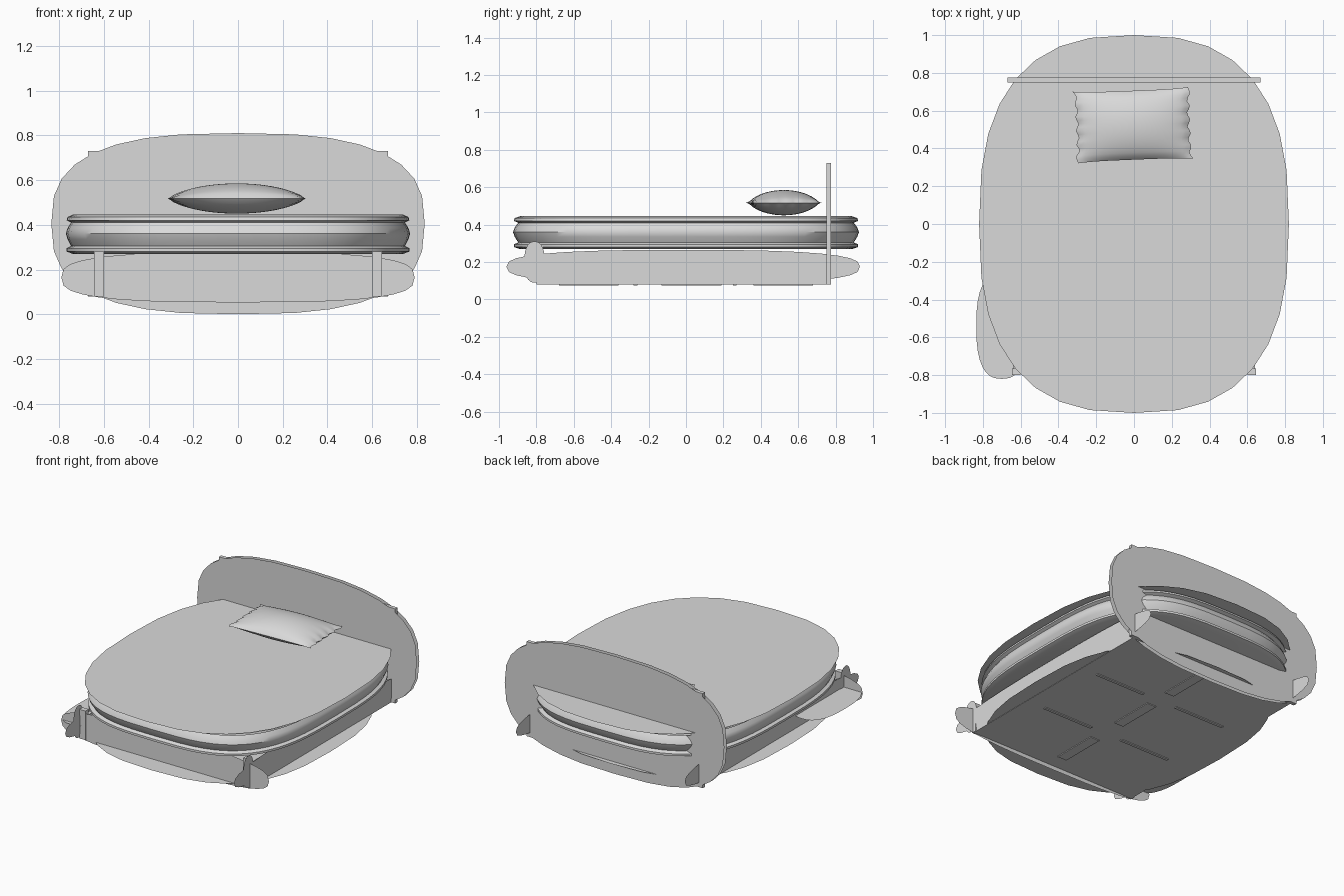
import bpy, bmesh, math
from mathutils import Matrix

cube = bpy.data.objects.get("Cube")
if cube:
    bpy.data.objects.remove(cube, do_unlink=True)

grey = bpy.data.materials.new("light grey")
grey.use_nodes = True
grey.diffuse_color = (0.7, 0.7, 0.7, 1)
grey.node_tree.nodes["Principled BSDF"].inputs["Base Color"].default_value = (0.7, 0.7, 0.7, 1)


def finish(name, bm, smooth=False):
    bmesh.ops.recalc_face_normals(bm, faces=bm.faces)
    mesh = bpy.data.meshes.new(name)
    bm.to_mesh(mesh)
    bm.free()
    mesh.materials.append(grey)
    ob = bpy.data.objects.new(name, mesh)
    bpy.context.collection.objects.link(ob)
    if smooth:
        bpy.ops.object.select_all(action='DESELECT')
        ob.select_set(True)
        bpy.context.view_layer.objects.active = ob
        bpy.ops.object.shade_smooth_by_angle(angle=math.radians(40))
    return ob


def box(name, lo, hi):
    bm = bmesh.new()
    bmesh.ops.create_cube(bm, size=1)
    for v in bm.verts:
        for i in range(3):
            v.co[i] = lo[i] if v.co[i] < 0 else hi[i]
    return finish(name, bm)


def rounded(a, b, power, count=32):
    """Points of a rounded rectangle with half sizes a and b."""
    pts = []
    for i in range(count):
        t = 2 * math.pi * i / count
        c, s = math.cos(t), math.sin(t)
        pts.append((math.copysign(abs(c) ** (2 / power), c) * a,
                    math.copysign(abs(s) ** (2 / power), s) * b))
    return pts


def sheet(name, centre, a, b, power, normal):
    """Paper-thin rounded panel facing the given axis."""
    bm = bmesh.new()
    cx, cy, cz = centre
    place = {'X': lambda u, v: (cx, cy + u, cz + v),
             'Y': lambda u, v: (cx + u, cy, cz + v),
             'Z': lambda u, v: (cx + u, cy + v, cz)}[normal]
    bm.faces.new([bm.verts.new(place(u, v)) for u, v in rounded(a, b, power)])
    return finish(name, bm)


# Headboard: a board with wide rounded panels on both faces
box("headboard", (-0.67, 0.75, 0.08), (0.67, 0.775, 0.73))
sheet("headboard_front_panel", (0, 0.749, 0.405), 0.835, 0.405, 2.75, 'Y')
sheet("headboard_back_panel", (0, 0.776, 0.405), 0.835, 0.405, 2.75, 'Y')

# Bed frame: base panel and rails
sheet("base_panel", (0, -0.06, 0.082), 0.75, 0.87, 2.8, 'Z')
box("base_board", (-0.64, -0.79, 0.08), (0.64, 0.75, 0.1))
box("foot_rail", (-0.64, -0.79, 0.08), (0.64, -0.765, 0.23))
sheet("foot_panel", (0, -0.792, 0.165), 0.79, 0.112, 3, 'Y')
for side, sx in (("left", 1), ("right", -1)):
    xs = sorted((sx * 0.615, sx * 0.64))
    box(side + "_rail", (xs[0], -0.79, 0.08), (xs[1], 0.75, 0.23))
    sheet(side + "_side_panel", (sx * 0.642, -0.015, 0.175), 0.945, 0.09, 2.8, 'X')
    xs = sorted((sx * 0.6, sx * 0.645))
    box(side + "_foot_post", (xs[0], -0.8, 0.08), (xs[1], -0.765, 0.28))
    sheet(side + "_post_flap", (sx * 0.646, -0.81, 0.2), 0.055, 0.11, 2.4, 'X')
sheet("right_rail_flap", (-0.7, -0.54, 0.17), 0.135, 0.28, 2.6, 'Z')

# Slats under the base
for i, (x, y) in enumerate([(0.33, 0.26), (-0.31, 0.26), (0.31, -0.27), (-0.31, -0.27)]):
    box(f"cross_slat_{i + 1}", (x - 0.19, y - 0.01, 0.075), (x + 0.19, y + 0.01, 0.081))
for i, y in enumerate((0.52, 0.03, -0.52)):
    box(f"centre_slat_{i + 1}", (-0.02, y - 0.16, 0.075), (0.05, y + 0.16, 0.081))

# Mattress: stacked rounded rings with piping at both edges
bm = bmesh.new()
rings = []
for z, scale in ((0.27, 0.96), (0.28, 0.995), (0.295, 0.995), (0.305, 0.97),
                 (0.335, 0.99), (0.36, 1.0), (0.385, 0.99), (0.41, 0.97),
                 (0.42, 0.995), (0.435, 0.99), (0.445, 0.96)):
    rings.append([bm.verts.new((x * scale, y * scale, z))
                  for x, y in rounded(0.77, 0.925, 3.2, 64)])
for low, high in zip(rings, rings[1:]):
    for i in range(len(low)):
        j = (i + 1) % len(low)
        bm.faces.new((low[i], low[j], high[j], high[i]))
bm.faces.new(rings[0])
bm.faces.new(rings[-1])
finish("mattress", bm, True)

# Top sheet and the folded band under the pillow
sheet("top_sheet", (0, 0, 0.446), 0.82, 1.0, 2.6, 'Z')
sheet("sheet_fold", (0, 0.545, 0.449), 0.645, 0.075, 4, 'Z')

# Pillow: two domed grids meeting at a pinched, wavy seam
bm = bmesh.new()
bmesh.ops.create_grid(bm, x_segments=28, y_segments=20, size=1)
seam = {v for e in bm.edges if e.is_boundary for v in e.verts}
top = list(bm.verts)
copy = bmesh.ops.duplicate(bm, geom=bm.verts[:] + bm.edges[:] + bm.faces[:])
bottom = {g for g in copy["geom"] if isinstance(g, bmesh.types.BMVert)}
for v in bm.verts:
    u, w = v.co.x, v.co.y
    dome = max(0, (1 - u * u) * (1 - w * w)) ** 0.65
    wave = 0.008 * math.sin(17 * w) * abs(u) ** 6
    v.co.x = 0.305 * u * (1 - 0.03 * (1 - w ** 4)) + wave
    v.co.y = 0.19 * w * (1 - 0.04 * (1 - u ** 4))
    v.co.z = dome * (-0.067 if v in bottom else 0.068)
bmesh.ops.remove_doubles(bm, verts=bm.verts, dist=0.0005)
bm.transform(Matrix.Translation((-0.005, 0.523, 0.517)) @ Matrix.Rotation(0.04, 4, 'Z'))
finish("pillow", bm, True)
